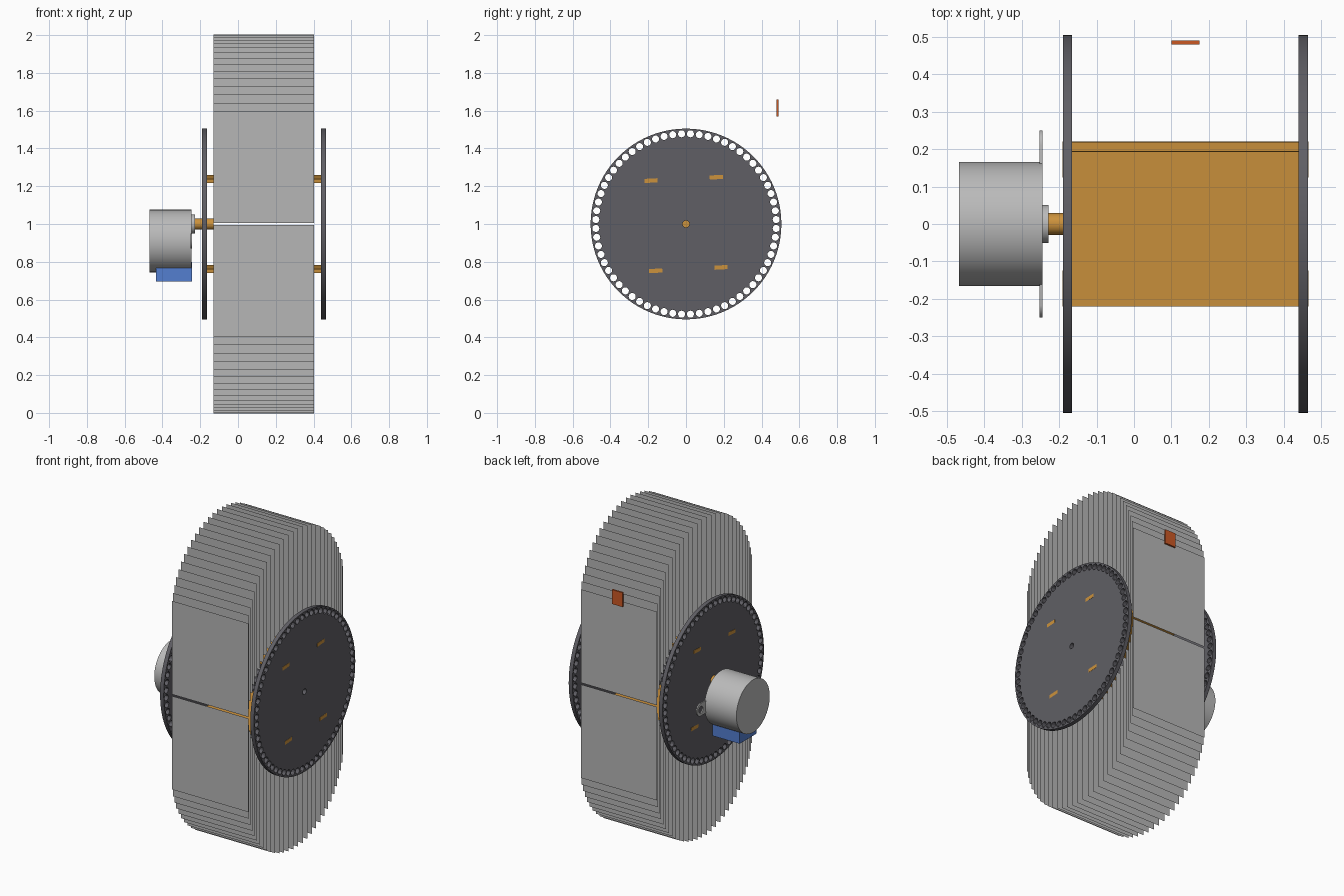
import bpy
import bmesh
from math import cos, sin, pi, radians
from mathutils import Matrix, Vector

cube = bpy.data.objects.get("Cube")
if cube:
    bpy.data.objects.remove(cube, do_unlink=True)


def material(name, srgb):
    lin = [((c / 255 + 0.055) / 1.055) ** 2.4 for c in srgb] + [1.0]
    mat = bpy.data.materials.new(name)
    mat.use_nodes = True
    mat.diffuse_color = lin
    mat.node_tree.nodes["Principled BSDF"].inputs["Base Color"].default_value = lin
    return mat


FLAP = material("flap grey", (182, 182, 182))
DISC = material("disc charcoal", (96, 95, 101))
WOOD = material("spool ochre", (204, 146, 60))
METAL = material("motor silver", (186, 186, 186))
BLUE = material("cover blue", (84, 126, 208))
RED = material("marker rust", (203, 88, 36))

AXIS_Z = 1.0
RING = 0.478
STEPS = 64


def link(name, data, mat):
    obj = bpy.data.objects.new(name, data)
    bpy.context.collection.objects.link(obj)
    if not data.materials:
        data.materials.append(mat)
    return obj


def smooth(obj):
    bpy.ops.object.select_all(action='DESELECT')
    obj.select_set(True)
    bpy.context.view_layer.objects.active = obj
    bpy.ops.object.shade_smooth_by_angle(angle=radians(30))


def from_bmesh(name, bm, mat):
    bmesh.ops.recalc_face_normals(bm, faces=bm.faces)
    mesh = bpy.data.meshes.new(name)
    bm.to_mesh(mesh)
    bm.free()
    return link(name, mesh, mat)


def add_box(bm, lo, hi):
    lo, hi = Vector(lo), Vector(hi)
    size = hi - lo
    bmesh.ops.create_cube(bm, size=1, matrix=Matrix.Translation((lo + hi) / 2)
                          @ Matrix.Diagonal((*size, 1)))


def box(name, lo, hi, mat):
    bm = bmesh.new()
    add_box(bm, lo, hi)
    return from_bmesh(name, bm, mat)


def cylinder_x(name, x0, x1, z, r, mat, segments=64):
    bm = bmesh.new()
    bmesh.ops.create_cone(bm, cap_ends=True, segments=segments, radius1=r, radius2=r,
                          depth=x1 - x0, matrix=Matrix.Translation(((x0 + x1) / 2, 0, z))
                          @ Matrix.Rotation(pi / 2, 4, 'Y'))
    obj = from_bmesh(name, bm, mat)
    smooth(obj)
    return obj


def circle(cy, cz, r, n):
    return [(cy + r * cos(2 * pi * i / n), cz + r * sin(2 * pi * i / n)) for i in range(n)]


def sheet_x(name, x0, x1, z, outlines, mat):
    """Flat plate facing x: first outline is the rim, the others are holes."""
    curve = bpy.data.curves.new(name, 'CURVE')
    curve.dimensions = '2D'
    curve.fill_mode = 'BOTH'
    curve.extrude = (x1 - x0) / 2
    for pts in outlines:
        spline = curve.splines.new('POLY')
        spline.points.add(len(pts) - 1)
        for p, (a, b) in zip(spline.points, pts):
            p.co = (a, b, 0, 1)
        spline.use_cyclic_u = True
    obj = link(name, curve, mat)
    obj.location = ((x0 + x1) / 2, 0, z)
    obj.rotation_euler = (pi / 2, 0, pi / 2)
    bpy.ops.object.select_all(action='DESELECT')
    obj.select_set(True)
    bpy.context.view_layer.objects.active = obj
    bpy.ops.object.convert(target='MESH')
    smooth(bpy.context.object)


angles = [2 * pi * (i + 0.5) / STEPS for i in range(STEPS)]

# Two perforated end discs
holes = [circle(RING * cos(a), RING * sin(a), 0.019, 12) for a in angles]
outlines = [circle(0, 0, 0.505, 96), circle(0, 0, 0.018, 16)] + holes
sheet_x("right_disc", -0.19, -0.165, AXIS_Z, outlines, DISC)
sheet_x("left_disc", 0.44, 0.465, AXIS_Z, outlines, DISC)

# Two spool boards with end tabs through the discs, turned slightly about the axle
for name, side in (("upper_board", 1), ("lower_board", -1)):
    bm = bmesh.new()
    z0, z1 = side * 0.239 - 0.011, side * 0.239 + 0.011
    add_box(bm, (-0.165, -0.207, z0), (0.44, 0.207, z1))
    for y in (-0.173, 0.173):
        for x0, x1 in ((-0.191, -0.165), (0.44, 0.466)):
            add_box(bm, (x0, y - 0.035, z0), (x1, y + 0.035, z1))
    board = from_bmesh(name, bm, WOOD)
    board.location.z = AXIS_Z
    board.rotation_euler.x = radians(3)

# Upright paper-thin flaps around the ring, leaving the split line open
bm = bmesh.new()
bmesh.ops.create_grid(bm, x_segments=1, y_segments=1, size=0.5,
                      matrix=Matrix.Translation((0.137, 0, 0.23))
                      @ Matrix.Rotation(pi / 2, 4, 'X')
                      @ Matrix.Diagonal((0.532, 0.59, 1, 1)))
flap_mesh = bpy.data.meshes.new("flap")
bm.to_mesh(flap_mesh)
bm.free()
for a in angles:
    if abs(sin(a)) < 0.1:
        continue
    up = sin(a) > 0
    flap = link("upper_flap" if up else "lower_flap", flap_mesh, FLAP)
    flap.location = (0, RING * cos(a), AXIS_Z + RING * sin(a))
    if not up:
        flap.rotation_euler.y = pi
        flap.location.x = 2 * 0.137

# Marker on a rear flap
box("marker", (0.1, 0.479, 1.57), (0.175, 0.49, 1.66), RED)

# Motor: can, eared flange, boss, shaft and cable cover
cylinder_x("motor_can", -0.468, -0.245, 0.91, 0.166, METAL)
ear = [(y + (0.21 if y >= 0 else -0.21), z) for y, z in circle(0, 0, 0.04, 32)]
sheet_x("motor_flange", -0.252, -0.244, 0.91,
        [ear, circle(0.21, 0, 0.021, 16), circle(-0.21, 0, 0.021, 16)], METAL)
cylinder_x("motor_boss", -0.246, -0.228, AXIS_Z, 0.051, METAL, 32)
cylinder_x("motor_shaft", -0.23, -0.13, AXIS_Z, 0.029, WOOD, 32)
box("cable_cover", (-0.433, -0.084, 0.695), (-0.2445, 0.084, 0.80), BLUE)
